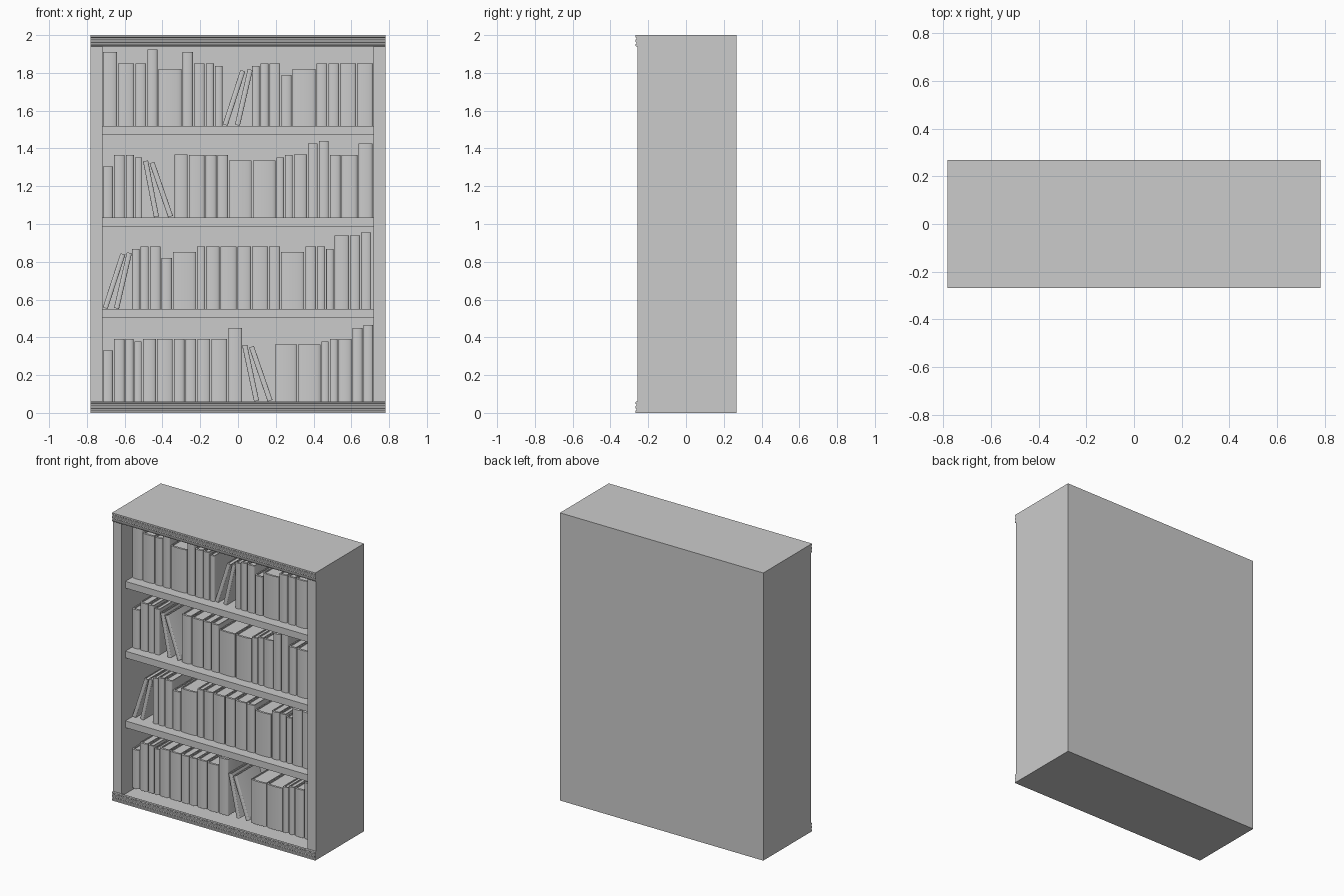
import bpy, bmesh, math
from mathutils import Vector, Matrix

if "Cube" in bpy.data.objects:
    bpy.data.objects.remove(bpy.data.objects["Cube"])

FRONT, BACK = -0.258, 0.268


def finish(name, bm):
    bmesh.ops.recalc_face_normals(bm, faces=bm.faces)
    me = bpy.data.meshes.new(name)
    bm.to_mesh(me)
    bm.free()
    ob = bpy.data.objects.new(name, me)
    bpy.context.collection.objects.link(ob)
    return ob


def add_box(bm, lo, hi):
    lo, hi = Vector(lo), Vector(hi)
    m = Matrix.Translation((lo + hi) / 2) @ Matrix.Diagonal((*(hi - lo), 1))
    return bmesh.ops.create_cube(bm, size=1, matrix=m)["verts"]


def add_prism(bm, points, direction):
    face = bm.faces.new([bm.verts.new(p) for p in points])
    ext = bmesh.ops.extrude_face_region(bm, geom=[face], use_keep_orig=True)["geom"]
    bmesh.ops.translate(bm, vec=direction,
                        verts=[g for g in ext if isinstance(g, bmesh.types.BMVert)])


# Case: solid block with the front face inset and pushed back
bm = bmesh.new()
add_box(bm, (-0.782, FRONT, 0), (0.782, BACK, 2))
bm.faces.ensure_lookup_table()
face = min(bm.faces, key=lambda f: f.calc_center_median().y)
bmesh.ops.inset_region(bm, faces=[face], thickness=0.06)
for v in face.verts:
    v.co.x = math.copysign(0.717, v.co.x)
inner = bmesh.ops.extrude_discrete_faces(bm, faces=[face])["faces"][0]
for v in inner.verts:
    v.co.y = 0.245
finish("case", bm)

# Shelves
for i, z in enumerate((0.55, 1.035, 1.52)):
    bm = bmesh.new()
    add_box(bm, (-0.717, -0.213, z - 0.047), (0.717, 0.245, z))
    finish(f"shelf_{i + 1}", bm)

# Grooved mouldings: (distance from outer end, y)
profile = [(0, FRONT), (0, -0.268), (0.010, -0.268), (0.014, -0.263), (0.022, -0.263),
           (0.026, -0.268), (0.036, -0.268), (0.040, -0.263), (0.046, -0.263),
           (0.049, -0.267), (0.056, -0.267), (0.061, -0.262), (0.061, FRONT)]
for name, base, s in (("top_moulding", 2, -1), ("bottom_moulding", 0, 1)):
    bm = bmesh.new()
    add_prism(bm, [(-0.782, y, base + s * d) for d, y in profile], (1.564, 0, 0))
    finish(name, bm)


# Book: rounded spine and two covers around a recessed page block
def book(name, x, z, w, h, tilt=0.0):
    depth, t, bulge = 0.24, min(0.006, w * 0.15), min(0.01, w * 0.2)
    r, bm = w / 2, bmesh.new()
    spine = [(-r * math.cos(math.pi * i / 8 * 1.0) if 0 < i < 8 else (-r if i == 0 else r),
              -bulge * math.sin(math.pi * i / 8)) for i in range(9)]
    plan = [(-r, depth)] + spine + [(r, depth), (r - t, depth), (r - t, t),
                                    (-r + t, t), (-r + t, depth)]
    add_prism(bm, [(px, py, 0) for px, py in plan], (0, 0, h))
    add_box(bm, (-r + t, t, 0.008), (r - t, depth - 0.008, h - 0.008))
    # A leaning book pivots on its lowest corner
    pivot = math.copysign(r, tilt) if tilt else 0
    bmesh.ops.translate(bm, verts=bm.verts, vec=(-pivot, 0, 0))
    bm.transform(Matrix.Translation((x, -0.135, z)) @ Matrix.Rotation(tilt, 4, "Y"))
    ob = finish(name, bm)
    for f in ob.data.polygons:
        f.use_smooth = True
    ob.data.set_sharp_from_angle(angle=math.radians(40))


# Book kinds: width, height
kinds = {"A": (0.085, 0.33), "B": (0.057, 0.33), "C": (0.042, 0.33), "D": (0.039, 0.317),
         "E": (0.053, 0.39), "F": (0.075, 0.39), "G": (0.053, 0.405), "M": (0.07, 0.332),
         "S": (0.054, 0.27), "W": (0.122, 0.301)}
# Upright rows: shelf height, left end, right end, kinds
rows = [(1.52, -0.72 + 0.004, -0.083, "FABGWEBCD"), (1.52, 0.075, 0.715, "DCBSWBBAA"),
        (1.035, -0.716, -0.507, "SBCD"), (1.035, -0.335, 0.711, "MABBWWDCMEGBAF"),
        (0.55, -0.56, 0.705, "DCBSWCMAMABWBCDFEG"),
        (0.06, -0.716, 0.022, "SBCDMABBMAF"), (0.06, 0.195, 0.715, "WWDCMEG")]
n = 0
for z, x0, x1, letters in rows:
    gap = 0.006
    scale = (x1 - x0 - gap * (len(letters) - 1)) / sum(kinds[k][0] for k in letters)
    x = x0
    for k in letters:
        w, h = kinds[k][0] * scale, kinds[k][1]
        n += 1
        book(f"book_{n}", x + w / 2, z, w, h)
        x += w + gap

# Leaning books: lowest corner x, shelf height, tilt in degrees
for i, (x, z, a) in enumerate([(-0.055, 1.52, 18), (0.01, 1.52, 13),
                               (-0.445, 1.035, -11), (-0.37, 1.035, -19),
                               (-0.69, 0.55, 18), (-0.63, 0.55, 13),
                               (0.085, 0.06, -12), (0.157, 0.06, -19)]):
    book(f"leaning_book_{i + 1}", x, z, 0.027, 0.302, math.radians(a))
